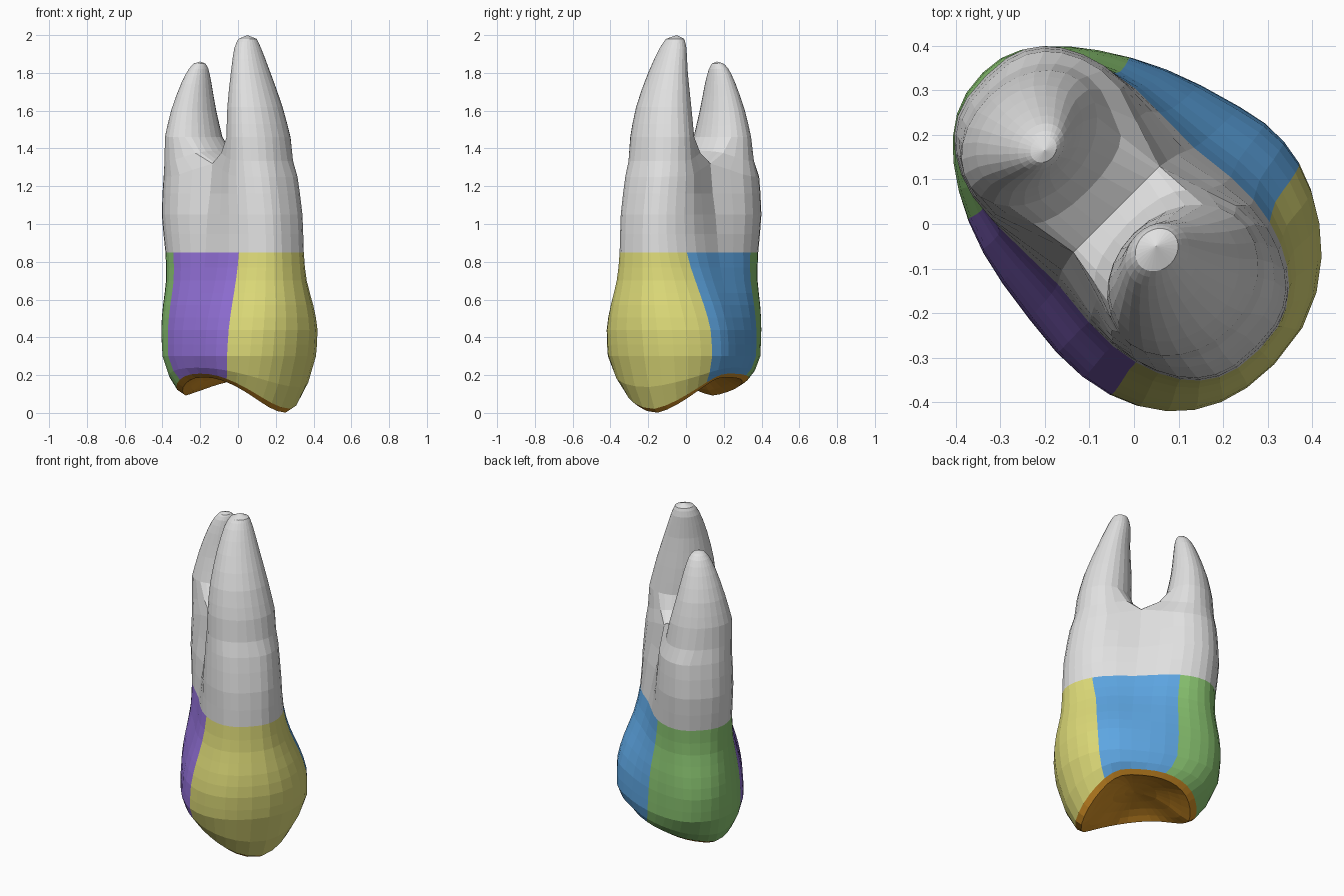
import bpy, bmesh
from math import sin, cos, radians, exp, sqrt, copysign

cube = bpy.data.objects.get("Cube")
if cube:
    bpy.data.objects.remove(cube, do_unlink=True)

COLOURS = [("root_grey", (0.75, 0.75, 0.75)), ("inner_yellow", (0.73, 0.71, 0.19)),
           ("outer_green", (0.26, 0.57, 0.17)), ("side_purple", (0.30, 0.17, 0.71)),
           ("side_blue", (0.11, 0.38, 0.76)), ("chewing_orange", (0.68, 0.29, 0.02))]
GREY, YELLOW, GREEN, PURPLE, BLUE, ORANGE = range(6)
N = 36          # columns around the body
NECK = 0.85     # height where crown meets roots

# Body sections: z, u min, u max, v min, v max, waist, taper, roundness
# (u runs along the diagonal)
BODY = [(0.30, -0.465, 0.43, -0.325, 0.365, 0.02, 0.7, 0.87),
        (0.44, -0.48, 0.445, -0.32, 0.36, 0.03, 0.7, 0.87),
        (0.57, -0.47, 0.435, -0.295, 0.325, 0.05, 0.55, 0.86),
        (0.70, -0.45, 0.41, -0.26, 0.275, 0.07, 0.35, 0.82),
        (NECK, -0.45, 0.398, -0.24, 0.24, 0.10, 0.1, 0.77),
        (1.05, -0.47, 0.388, -0.24, 0.23, 0.22, 0.0, 0.74),
        (1.25, -0.457, 0.355, -0.235, 0.22, 0.40, 0.0, 0.74)]
# Root sections: z, centre u, centre v, half u, half v
ROOT_TALL = [(1.46, 0.166, -0.012, 0.152, 0.186), (1.62, 0.147, -0.02, 0.132, 0.16),
             (1.80, 0.115, -0.02, 0.092, 0.117), (1.93, 0.085, -0.012, 0.064, 0.078),
             (1.98, 0.077, -0.005, 0.044, 0.052)]
ROOT_SHORT = [(1.46, -0.302, -0.03, 0.130, 0.172), (1.60, -0.302, -0.03, 0.102, 0.135),
              (1.74, -0.285, -0.028, 0.07, 0.092), (1.82, -0.27, -0.025, 0.046, 0.058),
              (1.85, -0.262, -0.025, 0.027, 0.032)]

bm = bmesh.new()


def vert(u, v, z):
    """Place a point given along the two diagonals."""
    return bm.verts.new(((u + v) / sqrt(2), (v - u) / sqrt(2), z))


def smooth_keys(keys, steps):
    """Catmull-Rom sections through the given ones."""
    out = []
    for i in range(len(keys) - 1):
        p0, p1, p2 = keys[max(i - 1, 0)], keys[i], keys[i + 1]
        p3 = keys[min(i + 2, len(keys) - 1)]
        for s in range(steps):
            t = s / steps
            out.append([b + 0.5 * t * (c - a + t * (2 * a - 5 * b + 4 * c - d
                        + t * (3 * (b - c) + d - a))) for a, b, c, d in zip(p0, p1, p2, p3)])
    return out + [list(keys[-1])]


def outline(u0, u1, v0, v1, waist, taper, power):
    """Rounded oval with a pinched middle, one narrower end and one skewed shoulder."""
    pts = []
    for i in range(N):
        t = radians(360 * i / N)
        c, s = [copysign(abs(f) ** power, f) for f in (cos(t), sin(t))]
        u = (u0 + u1) / 2 + (u1 - u0) / 2 * c
        u -= 0.22 * taper * max(s, 0) ** 2 * max(c, 0)
        v = s * (v1 * (1 + taper * u) if s > 0 else -v0 * (1 + 0.5 * taper * u))
        pts.append((u, v * (1 - waist * exp(-((u + 0.05) / 0.15) ** 2))))
    return pts


def skin(low, high, colour):
    n = len(low)
    for i in range(n):
        k = (i + 1) % n
        face = bm.faces.new((low[i], low[k], high[k], high[i]))
        face.material_index = colour(i)


def cap(ring, tip, colour):
    for i in range(len(ring)):
        face = bm.faces.new((ring[i], ring[(i + 1) % len(ring)], tip))
        face.material_index = colour


def crown_colour(i):
    angle = (i + 0.5) * 360 / N
    if angle < 60 or angle > 300:
        return YELLOW
    if 120 < angle < 240:
        return GREEN
    return BLUE if angle < 180 else PURPLE


# Body walls; the top section arches up towards the fork
rings = []
sections = smooth_keys(BODY, 2)
for z, *shape in sections:
    arch = 0.07 if z > 1.24 else 0
    rings.append([vert(u, v, z + arch * exp(-((u + 0.05) / 0.14) ** 2))
                  for u, v in outline(*shape)])
for j in range(len(rings) - 1):
    above = sections[j][0] > NECK - 0.01
    skin(rings[j], rings[j + 1], (lambda i: GREY) if above else crown_colour)

# Cusped rim, with a rounded shoulder below the walls
wide = outline(*BODY[0][1:])
rim = outline(-0.345, 0.325, -0.285, 0.315, 0.03, 0.4, 0.85)
rim_z = []
for i in range(N):
    t = radians(360 * i / N)
    cusp, turn = (0.02, 8) if cos(t) > 0 else (0.112, 20)
    lift = abs(sin(t - radians(turn) * abs(cos(t)))) ** 1.5
    rim_z.append(cusp + (0.208 - cusp) * lift)
shoulder = [vert(w[0] * 0.55 + r[0] * 0.45, w[1] * 0.55 + r[1] * 0.45, 0.125 + z * 0.55)
            for w, r, z in zip(wide, rim, rim_z)]
edge = [vert(u, v, z) for (u, v), z in zip(rim, rim_z)]
skin(shoulder, rings[0], crown_colour)
skin(edge, shoulder, crown_colour)

# Chewing surface: a lip just below the rim, then a shallow basin
outer = edge
for scale, drop, sink in ((0.9, 0.02, 0), (0.76, 0.005, 0.1), (0.58, 0, 0.45),
                          (0.36, 0, 0.8), (0.16, 0, 0.95)):
    inner = [vert(u * scale, v * scale, z - drop + (0.235 - z) * sink)
             for (u, v), z in zip(rim, rim_z)]
    skin(inner, outer, lambda i: ORANGE)
    outer = inner
cap(outer, vert(0, 0, 0.235), ORANGE)

# Saddle between the roots
top = rings[-1]
Q = N // 4
SADDLE = 7
a, b = top[Q].co, top[3 * Q].co
saddle = []
for j in range(1, SADDLE + 1):
    t = radians(180 * j / (SADDLE + 1))
    point = a.lerp(b, (1 - cos(t)) / 2)
    point.z += 0.02 * sin(t)
    saddle.append(bm.verts.new(point))

# Two tapering roots, each growing from half the body and the saddle
SWEEP = 125
angles = [-SWEEP + SWEEP * i / Q for i in range(2 * Q + 1)]
angles += [SWEEP + (360 - 2 * SWEEP) * j / (SADDLE + 1) for j in range(1, SADDLE + 1)]
tall_base = [top[i % N] for i in range(-Q, Q + 1)] + saddle
short_base = [top[i] for i in range(Q, 3 * Q + 1)] + saddle[::-1]
for base, keys, turn, tip in ((tall_base, ROOT_TALL, 0, (0.07, 0.0, 2.0)),
                              (short_base, ROOT_SHORT, 180, (-0.258, -0.025, 1.86))):
    loops = [[vert(cu + hu * cos(radians(t + turn)), cv + hv * sin(radians(t + turn)), z)
              for t in angles] for z, cu, cv, hu, hv in smooth_keys(keys, 2)]
    # Curved step out of the fork
    step = []
    for low, high in zip(base, loops[0]):
        point = low.co.lerp(high.co, 0.62)
        point.z = low.co.z * 0.6 + high.co.z * 0.4
        step.append(bm.verts.new(point))
    loops = [base, step] + loops
    for low, high in zip(loops, loops[1:]):
        skin(low, high, lambda i: GREY)
    cap(loops[-1], vert(*tip), GREY)

bmesh.ops.recalc_face_normals(bm, faces=bm.faces)
mesh = bpy.data.meshes.new("tooth")
bm.to_mesh(mesh)
bm.free()
for name, rgb in COLOURS:
    mat = bpy.data.materials.new(name)
    mat.use_nodes = True
    mat.diffuse_color = (*rgb, 1)
    mat.node_tree.nodes["Principled BSDF"].inputs["Base Color"].default_value = (*rgb, 1)
    mesh.materials.append(mat)
tooth = bpy.data.objects.new("tooth", mesh)
bpy.context.collection.objects.link(tooth)
